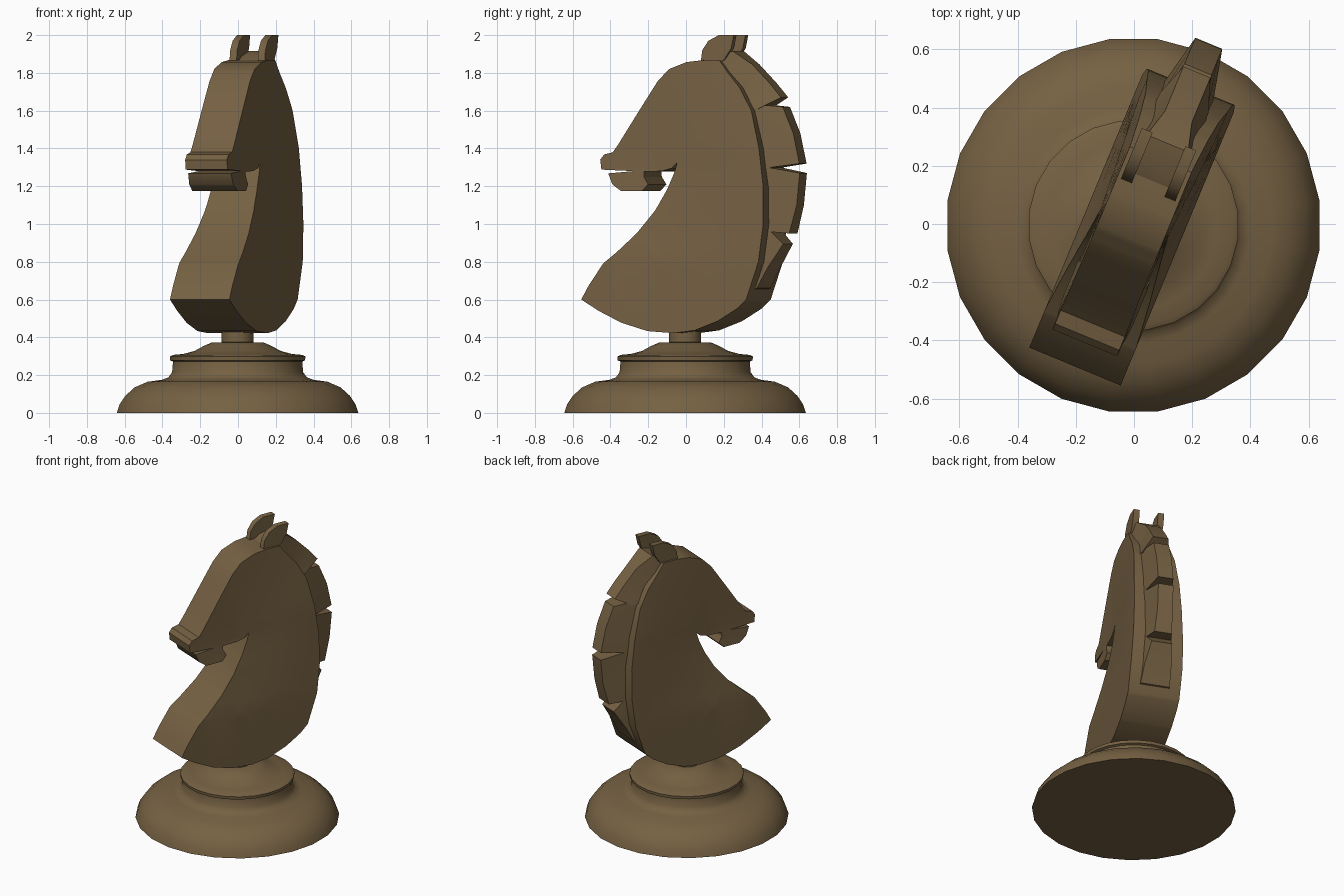
import bpy, bmesh, math
from mathutils import Matrix

if "Cube" in bpy.data.objects:
    bpy.data.objects.remove(bpy.data.objects["Cube"])

# The whole piece is turned about the vertical axis
TURN = Matrix.Rotation(math.radians(-22.5), 4, 'Z')

wood = bpy.data.materials.new("dark_brown_wood")
wood.diffuse_color = (0.18, 0.12, 0.056, 1)
wood.use_nodes = True
wood.node_tree.nodes["Principled BSDF"].inputs["Base Color"].default_value = wood.diffuse_color


def interp(x, table):
    if x <= table[0][0]:
        return table[0][1]
    for (a, va), (b, vb) in zip(table, table[1:]):
        if x <= b:
            return va + (vb - va) * (x - a) / (b - a)
    return table[-1][1]


def finish(bm, name, angle=32):
    bmesh.ops.recalc_face_normals(bm, faces=bm.faces)
    bm.transform(TURN)
    me = bpy.data.meshes.new(name)
    bm.to_mesh(me)
    bm.free()
    me.materials.append(wood)
    me.shade_smooth()
    me.set_sharp_from_angle(angle=math.radians(angle))
    ob = bpy.data.objects.new(name, me)
    bpy.context.collection.objects.link(ob)
    return ob


def slab(name, outline, width, cuts_y=(), cuts_z=(), centre=0.0):
    """Side outline (y, z) given thickness; width(y, z) is the half thickness."""
    bm = bmesh.new()
    face = bm.faces.new([bm.verts.new((-1, y, z)) for y, z in outline])
    ext = bmesh.ops.extrude_face_region(bm, geom=[face], use_keep_orig=True)
    for v in ext["geom"]:
        if isinstance(v, bmesh.types.BMVert):
            v.co.x = 1
    bmesh.ops.triangulate(bm, faces=bm.faces)
    for cuts, no, i in ((cuts_y, (0, 1, 0), 1), (cuts_z, (0, 0, 1), 2)):
        for c in cuts:
            co = [0, 0, 0]
            co[i] = c
            bmesh.ops.bisect_plane(bm, geom=bm.verts[:] + bm.edges[:] + bm.faces[:],
                                   dist=1e-5, plane_co=co, plane_no=no)
    for v in bm.verts:
        v.co.x = centre + v.co.x * width(v.co.y, v.co.z)
    bmesh.ops.triangulate(bm, faces=bm.faces)
    return finish(bm, name)


# Turned base: 24-sided lathe
profile = [(.645, 0), (.63, .045), (.60, .09), (.55, .135), (.48, .165), (.405, .175),
           (.37, .188), (.35, .215), (.345, .272), (.36, .278), (.362, .298), (.345, .307),
           (.29, .312), (.23, .328), (.18, .355), (.14, .372), (.085, .374), (.085, .46)]
bm = bmesh.new()
N = 24
rings = [[bm.verts.new((r * math.cos(2 * math.pi * k / N),
                        r * math.sin(2 * math.pi * k / N) - .005, z)) for k in range(N)]
         for r, z in profile]
for a, b in zip(rings, rings[1:]):
    for k in range(N):
        bm.faces.new((a[k], a[(k + 1) % N], b[(k + 1) % N], b[k]))
bm.faces.new(rings[0])
bm.faces.new(rings[-1])
finish(bm, "turned_base", 40)

# Horse head and neck
BACK = [(.6, .415), (.8, .485), (1.0, .51), (1.2, .507), (1.4, .48),
        (1.6, .43), (1.72, .36), (1.8, .29), (1.865, .24)]
W_FRONT = [(.8, .17), (1.0, .147), (1.2, .127), (1.3, .12), (1.86, .115)]
W_BACK = [(.8, .17), (1.2, .157), (1.4, .15), (1.6, .135), (1.86, .115)]


def body_width(y, z):
    t = min(1, max(0, (y + .1) / .5))
    return interp(z, W_FRONT) * (1 - t) + interp(z, W_BACK) * t


outline = [(-.53, .6), (-.49, .67), (-.405, .79), (-.33, .85), (-.22, .95), (-.12, 1.07),
           (-.055, 1.18), (-.015, 1.27), (.002, 1.325),                      # chest, throat
           (-.03, 1.295), (-.09, 1.28), (-.19, 1.277),                       # jaw
           (-.19, 1.25), (-.165, 1.21), (-.2, 1.175), (-.32, 1.175),         # lower lip
           (-.37, 1.21), (-.395, 1.268), (-.25, 1.28), (-.435, 1.288),       # mouth
           (-.442, 1.34), (-.42, 1.368), (-.37, 1.38), (-.34, 1.42),         # nose
           (-.22, 1.6), (-.115, 1.755), (-.05, 1.82), (.05, 1.857), (.14, 1.867)]
outline += [(y, z) for z, y in reversed(BACK)]
outline += [(.36, .55), (.25, .485), (.12, .437), (0, .422), (-.15, .433), (-.3, .477), (-.43, .54)]
slab("horse_body", outline, body_width, (-.1, .07, .24, .4),
     (.8, .9, 1.0, 1.1, 1.2, 1.3, 1.4, 1.5, 1.6, 1.7, 1.8))


# Mane: chunky locks that narrow away from the neck
def mane_width(y, z):
    return .1 - .05 * min(1, max(0, (y - interp(z, BACK)) / .13))


locks = [[(.15, 1.86), (.2, 1.89), (.3, 1.915), (.4, 1.845), (.5, 1.745), (.565, 1.67),
          (.45, 1.61), (.3, 1.65)],
         [(.36, 1.64), (.575, 1.62), (.635, 1.48), (.67, 1.32), (.45, 1.29)],
         [(.45, 1.31), (.672, 1.27), (.655, 1.1), (.615, .95), (.45, .965)],
         [(.45, 1.03), (.585, .895), (.505, .77), (.445, .66), (.38, .64)]]
for i, lock in enumerate(locks):
    slab(f"mane_lock_{i + 1}", lock, mane_width)

# Ears: thin upright plates
ear = [(.125, 1.85), (.135, 1.92), (.17, 1.97), (.23, 2.0), (.315, 2.0), (.3, 1.93),
       (.26, 1.87), (.21, 1.84)]
for side, name in ((-1, "left_ear"), (1, "right_ear")):
    slab(name, ear, lambda y, z: .02, centre=side * .081)
